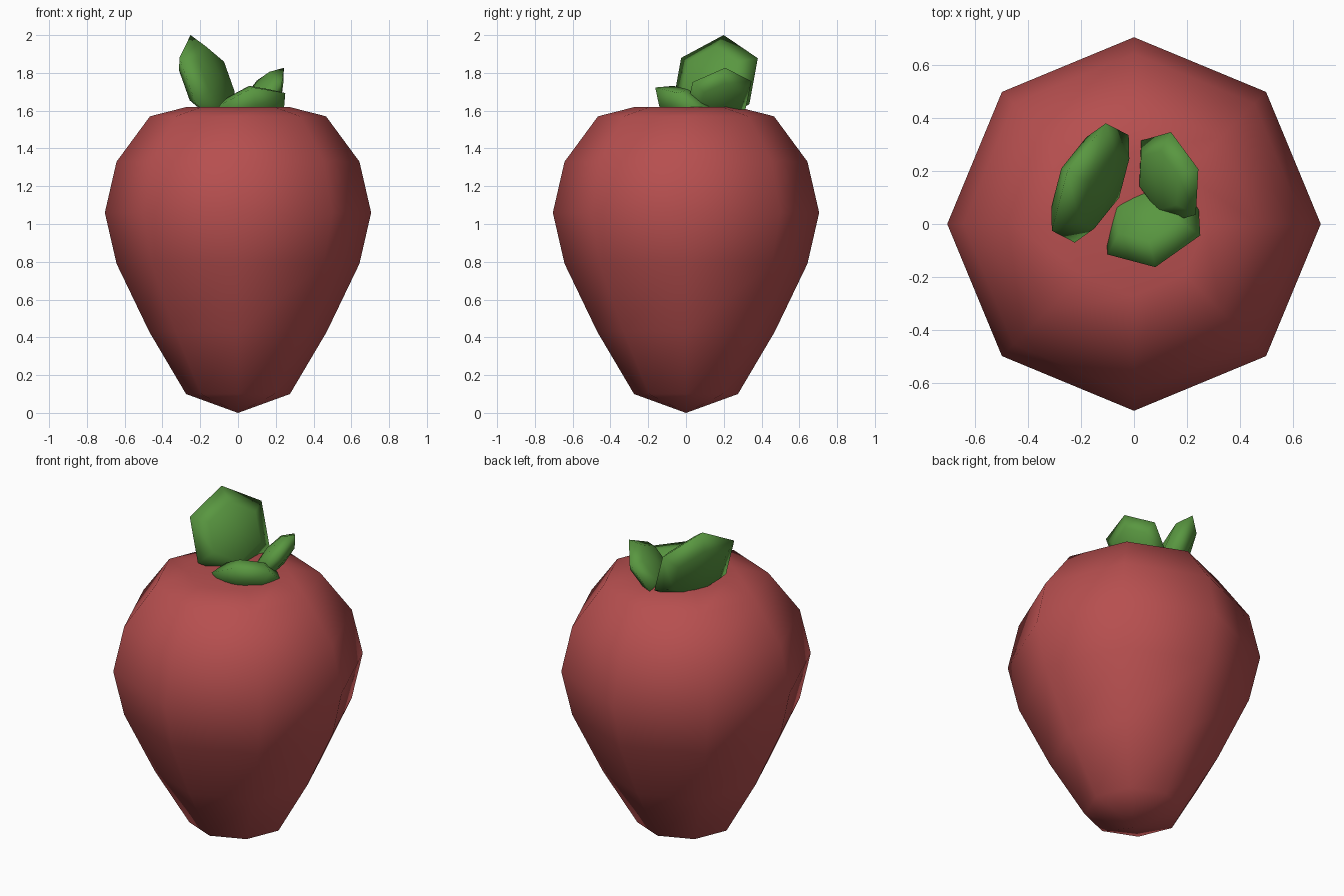
import bpy, bmesh, math
from mathutils import Vector

if "Cube" in bpy.data.objects:
    bpy.data.objects.remove(bpy.data.objects["Cube"])


def material(name, rgb):
    m = bpy.data.materials.new(name)
    m.diffuse_color = (*rgb, 1)
    m.use_nodes = True
    m.node_tree.nodes["Principled BSDF"].inputs["Base Color"].default_value = m.diffuse_color
    return m


red = material("berry red", (0.47, 0.078, 0.078))
green = material("leaf green", (0.10, 0.31, 0.052))


def lathe(name, profile, sides, mat, origin, ex, ey, ez):
    """Revolve (radius, height) points around ez; zero radius makes a pole."""
    bm = bmesh.new()
    rings = []
    for r, h in profile:
        n = 1 if r == 0 else sides
        ring = []
        for i in range(n):
            a = 2 * math.pi * i / sides
            ring.append(bm.verts.new(origin + ex * (r * math.cos(a)) + ey * (r * math.sin(a)) + ez * h))
        rings.append(ring)
    for lo, hi in zip(rings, rings[1:]):
        for i in range(sides):
            j = (i + 1) % sides
            if len(lo) == 1:
                bm.faces.new((lo[0], hi[j], hi[i]))
            elif len(hi) == 1:
                bm.faces.new((lo[i], lo[j], hi[0]))
            else:
                bm.faces.new((lo[i], lo[j], hi[j], hi[i]))
    bmesh.ops.recalc_face_normals(bm, faces=bm.faces)
    for f in bm.faces:
        f.smooth = True
    me = bpy.data.meshes.new(name)
    bm.to_mesh(me)
    bm.free()
    me.materials.append(mat)
    ob = bpy.data.objects.new(name, me)
    bpy.context.collection.objects.link(ob)
    return ob


# Fruit body: eight-sided, tapering down, slightly dented on top
lathe("berry_body",
      [(0, 0), (0.275, 0.10), (0.47, 0.43), (0.643, 0.79), (0.705, 1.06),
       (0.643, 1.33), (0.466, 1.57), (0.27, 1.62), (0, 1.585)],
      8, red, Vector(), Vector((1, 0, 0)), Vector((0, 1, 0)), Vector((0, 0, 1)))


def leaf(name, center, tip_dir, side_dir, radius, half_thick):
    """Flattened six-sided ball with one corner pointing along tip_dir."""
    ex = Vector(tip_dir).normalized()
    ey = Vector(side_dir)
    ey = (ey - ex * ey.dot(ex)).normalized()
    r, t = radius, half_thick
    lathe(name, [(0, -t), (0.65 * r, -0.75 * t), (r, 0), (0.65 * r, 0.75 * t), (0, t)],
          6, green, Vector(center), ex, ey, ex.cross(ey))


# Three leaves sunk into the top
leaf("large_leaf", (-0.165, 0.155, 1.757), (-0.33, 0.17, 0.93), (0.447, 0.894, 0), 0.262, 0.085)
leaf("small_back_leaf", (0.13, 0.175, 1.68), (0.60, 0.17, 0.78), (-0.275, 0.96, 0.03), 0.188, 0.065)
leaf("front_leaf", (0.07, 0.005, 1.597), (0.05, -0.80, 0.60), (0.96, 0.19, 0.19), 0.21, 0.09)
